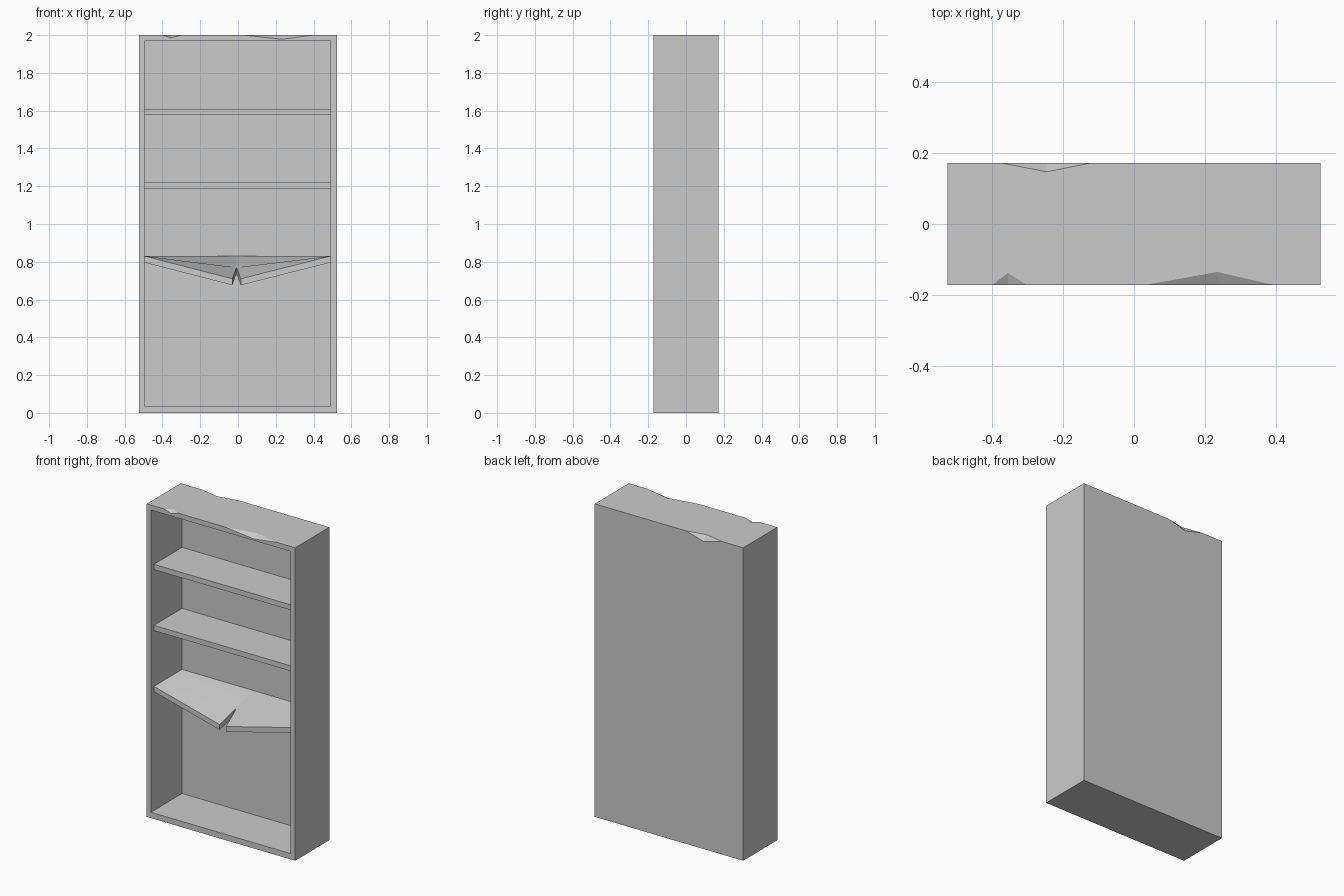
import bpy, bmesh
from mathutils import Vector

default = bpy.data.objects.get("Cube")
if default:
    bpy.data.objects.remove(default, do_unlink=True)

grey = bpy.data.materials.new("plain_grey")
grey.use_nodes = True
COLOUR = (0.6, 0.6, 0.6, 1)
grey.diffuse_color = COLOUR
grey.node_tree.nodes["Principled BSDF"].inputs["Base Color"].default_value = COLOUR

W, D, H = 0.525, 0.172, 2.0          # half width, half depth, height
LEFT, RIGHT = -0.495, 0.49           # inner side walls
SHELF_FRONT, SHELF_BACK = -0.142, 0.142
THICK = 0.034


def finish(name, bm):
    bmesh.ops.recalc_face_normals(bm, faces=bm.faces)
    mesh = bpy.data.meshes.new(name)
    bm.to_mesh(mesh)
    bm.free()
    mesh.materials.append(grey)
    obj = bpy.data.objects.new(name, mesh)
    bpy.context.collection.objects.link(obj)
    return obj


def box(name, lo, hi):
    lo, hi = Vector(lo), Vector(hi)
    bm = bmesh.new()
    bmesh.ops.create_cube(bm, size=1)
    for v in bm.verts:
        v.co = (lo + hi) / 2 + v.co * (hi - lo)
    return finish(name, bm)


def chip_cutter(x0, x1, xm, edge_y, apex_y, low_z):
    """Wedge that breaks a shallow chip out of a top edge."""
    apex, low = Vector((xm, apex_y, H)), Vector((xm, edge_y, low_z))
    mid = (apex + low) / 2
    bm = bmesh.new()
    for end in (apex * 2 - low, low * 2 - apex):
        bm.verts.new(end)
        for x in (x0, x1):
            bm.verts.new(end + 2 * (Vector((x, edge_y, H)) - mid))
    bmesh.ops.convex_hull(bm, input=bm.verts)
    return finish("chip_cutter", bm)


def cut(target, cutter):
    cutter.hide_render = True
    mod = target.modifiers.new("cut", "BOOLEAN")
    mod.operation, mod.solver, mod.object = "DIFFERENCE", "EXACT", cutter
    bpy.context.view_layer.objects.active = target
    bpy.ops.object.modifier_apply(modifier=mod.name)
    bpy.data.objects.remove(cutter, do_unlink=True)


# Case: hollow front and chipped top edges
case = box("bookcase_case", (-W, -D, 0), (W, D, H))
cut(case, box("recess_cutter", (LEFT, -D - 0.1, 0.037), (RIGHT, SHELF_BACK, 1.968)))
for chip in ((-0.40, -0.30, -0.355, -D, -0.138, 1.985),
             (0.03, 0.395, 0.235, -D, -0.135, 1.978),
             (-0.375, -0.12, -0.245, D, 0.147, 1.965)):
    cut(case, chip_cutter(*chip))

# Whole shelves
for name, top in (("upper_shelf", 1.61), ("middle_shelf", 1.22)):
    box(name, (LEFT, SHELF_FRONT, top - THICK), (RIGHT, SHELF_BACK, top))


# Snapped shelf: two halves sagging toward a split at the front
def broken_half(name, wall_x, split_xs):
    bm = bmesh.new()
    rows = []
    for y, split_x, split_z in zip((SHELF_FRONT, 0, SHELF_BACK), split_xs, (0.71, 0.77, 0.83)):
        rows.append([bm.verts.new((wall_x, y, 0.83)), bm.verts.new((split_x, y, split_z))])
    for a, b in zip(rows, rows[1:]):
        bm.faces.new((a[0], a[1], b[1], b[0]))
    ret = bmesh.ops.extrude_face_region(bm, geom=bm.faces[:], use_keep_orig=True)
    for v in ret["geom"]:
        if isinstance(v, bmesh.types.BMVert):
            v.co.z -= THICK
    obj = finish(name, bm)
    bpy.ops.object.select_all(action="DESELECT")
    obj.select_set(True)
    bpy.context.view_layer.objects.active = obj
    bpy.ops.object.shade_smooth_by_angle(angle=0.5)


broken_half("broken_shelf_right", LEFT, (-0.03, -0.008, -0.008))
broken_half("broken_shelf_left", RIGHT, (0.015, -0.008, -0.008))
